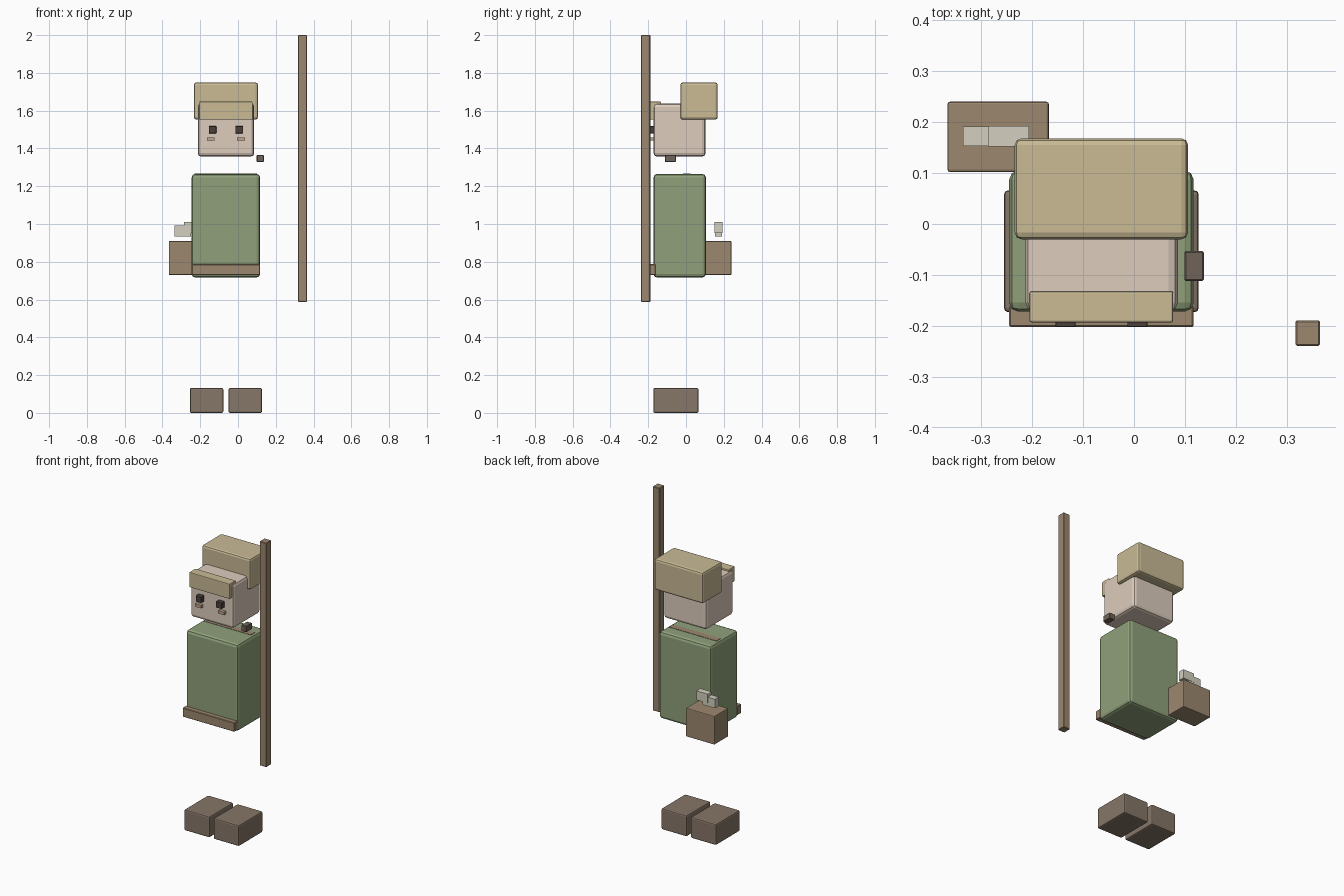
import bpy

if "Cube" in bpy.data.objects:
    bpy.data.objects.remove(bpy.data.objects["Cube"])


def material(name, r, g, b):
    m = bpy.data.materials.new(name)
    m.diffuse_color = tuple((c / 255) ** 2.2 for c in (r, g, b)) + (1.0,)
    m.use_nodes = True
    m.node_tree.nodes["Principled BSDF"].inputs["Base Color"].default_value = m.diffuse_color
    return m


GREEN = material("green_cloth", 143, 160, 122)
SKIN = material("skin", 220, 203, 187)
HAIR = material("blond_hair", 200, 185, 148)
WOOD = material("brown", 154, 134, 110)
BOOT = material("boot_leather", 133, 117, 103)
DARK = material("dark", 76, 66, 60)
METAL = material("dark_metal", 112, 100, 90)
CREAM = material("cream", 210, 207, 190)
BLUSH = material("blush", 196, 164, 140)


def box(name, x, y, z, mat, bevel=0.0, segments=2):
    """Box from (min, max) ranges on each axis, with optional rounded edges."""
    bpy.ops.mesh.primitive_cube_add(size=1, location=[sum(r) / 2 for r in (x, y, z)])
    ob = bpy.context.object
    ob.name = name
    ob.scale = [r[1] - r[0] for r in (x, y, z)]
    bpy.ops.object.transform_apply(location=False, rotation=False, scale=True)
    ob.data.materials.append(mat)
    if bevel:
        mod = ob.modifiers.new("rounded_edges", 'BEVEL')
        mod.width = bevel
        mod.segments = segments
    return ob


# Mirrored parts about the figure's centre line
CX = -0.064


def pair(name, inner, outer, y, z, mat, bevel=0.0):
    box(name + "_left", (CX + inner, CX + outer), y, z, mat, bevel)
    box(name + "_right", (CX - outer, CX - inner), y, z, mat, bevel)


# Boots
pair("boot", 0.014, 0.191, (-0.173, 0.066), (0.0, 0.132), BOOT, 0.008)

# Torso, belt and shoulder strip
box("tunic", (-0.245, 0.117), (-0.172, 0.105), (0.717, 1.265), GREEN, 0.018)
box("belt", (-0.245, 0.117), (-0.202, -0.16), (0.73, 0.787), WOOD, 0.003, 1)
box("shoulder_strip", (-0.23, 0.1), (-0.015, 0.025), (1.24, 1.267), WOOD)

# Head and face
box("head", (-0.213, 0.086), (-0.172, 0.104), (1.357, 1.638), SKIN, 0.018)
pair("eye", 0.051, 0.09, (-0.202, -0.165), (1.48, 1.518), DARK, 0.002)
pair("cheek", 0.06, 0.1, (-0.192, -0.165), (1.441, 1.459), BLUSH)

# Hair
box("hair", (-0.234, 0.106), (-0.03, 0.168), (1.553, 1.749), HAIR, 0.013)
box("fringe", (-0.205, 0.077), (-0.193, -0.132), (1.553, 1.648), HAIR, 0.004)

# Earring
box("earring", (0.099, 0.137), (-0.112, -0.053), (1.328, 1.366), METAL, 0.003, 1)

# Staff
box("staff", (0.317, 0.365), (-0.239, -0.189), (0.588, 2.0), WOOD, 0.003, 1)

# Back pouch with stepped papers above it
box("pouch", (-0.366, -0.167), (0.102, 0.24), (0.73, 0.91), WOOD, 0.005)
box("paper_low", (-0.336, -0.25), (0.153, 0.191), (0.934, 0.991), CREAM)
box("paper_high", (-0.286, -0.206), (0.152, 0.192), (0.953, 1.01), CREAM)
